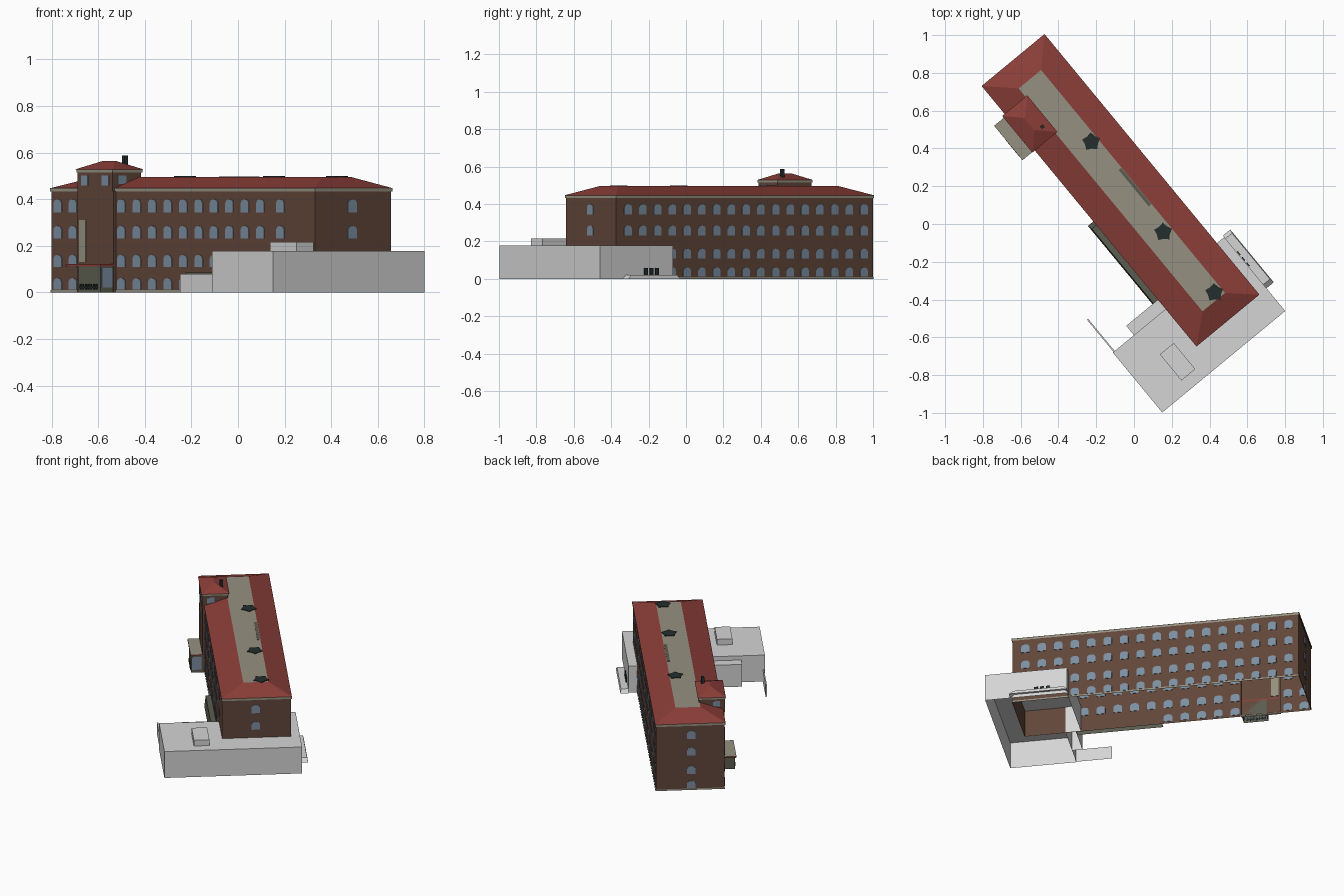
import bpy, bmesh, math
from mathutils import Matrix, Vector

if "Cube" in bpy.data.objects:
    bpy.data.objects.remove(bpy.data.objects["Cube"])

# The building is laid out in local axes (u = length, v = depth), then turned into place
PLACE = Matrix.Translation((-0.80, 0.73, 0)) @ Matrix.Rotation(math.atan2(-0.771, 0.636), 4, 'Z')
L, W = 1.778, 0.422


def material(name, rgb):
    m = bpy.data.materials.new(name)
    m.diffuse_color = (*rgb, 1)
    m.use_nodes = True
    m.node_tree.nodes["Principled BSDF"].inputs["Base Color"].default_value = m.diffuse_color
    return m


BRICK = material("brown_brick", (0.119, 0.061, 0.042))
RED = material("red_roof", (0.26, 0.048, 0.040))
BEIGE = material("beige_stone", (0.30, 0.28, 0.215))
GLASS = material("blue_glass", (0.20, 0.27, 0.35))
GREY = material("light_grey", (0.66, 0.66, 0.66))
OLIVE = material("dark_olive", (0.105, 0.108, 0.08))
BLACK = material("dark_slate", (0.018, 0.027, 0.027))


def finish(name, bm, *mats):
    me = bpy.data.meshes.new(name)
    bm.to_mesh(me)
    bm.free()
    ob = bpy.data.objects.new(name, me)
    for m in mats:
        me.materials.append(m)
    ob.matrix_world = PLACE
    bpy.context.collection.objects.link(ob)
    return ob


def rect(u0, u1, v0, v1):
    return [(u0, v0), (u1, v0), (u1, v1), (u0, v1)]


def prism(name, pts, z0, z1, mat, top_pts=None, top=True, bottom=False, top_mat=None):
    """Straight or tapered block over a counter-clockwise outline."""
    bm = bmesh.new()
    lo = [bm.verts.new((u, v, z0)) for u, v in pts]
    hi = [bm.verts.new((u, v, z1)) for u, v in (top_pts or pts)]
    n = len(pts)
    for i in range(n):
        j = (i + 1) % n
        bm.faces.new((lo[i], lo[j], hi[j], hi[i]))
    if top:
        bm.faces.new(hi).material_index = 1 if top_mat else 0
    if bottom:
        bm.faces.new(lo[::-1])
    return finish(name, bm, mat, *([top_mat] if top_mat else []))


def plate(bm, origin, along, w, z0, z1, arch=True, t=0.003):
    """Thin upright panel straddling a wall, with an optional arched head."""
    d = Vector((*along, 0))
    n = Vector((along[1], -along[0], 0)) * t
    c = Vector((*origin, 0))
    h = w / 2
    prof = [(-h, z0), (h, z0)]
    if arch:
        r = 0.016
        prof += [(h * math.cos(a), z1 - r + r * math.sin(a))
                 for a in [math.pi * k / 4 for k in range(5)]]
    else:
        prof += [(h, z1), (-h, z1)]
    out = [bm.verts.new(c + d * x + Vector((0, 0, z)) + n) for x, z in prof]
    inn = [bm.verts.new(c + d * x + Vector((0, 0, z)) - n) for x, z in prof]
    bm.faces.new(out)
    bm.faces.new(inn[::-1])
    for i in range(len(prof)):
        j = (i + 1) % len(prof)
        bm.faces.new((out[j], out[i], inn[i], inn[j]))


# Main block: open-bottomed brick walls with a shallow tower projection
walls = [(0, 0), (0.19, 0), (0.19, -0.015), (0.435, -0.015), (0.435, 0), (L, 0), (L, W), (0, W)]
prism("brick_walls", walls, 0, 0.435, BRICK, top=False)
prism("base_course", rect(-0.003, L + 0.003, -0.003, W + 0.003), 0, 0.010, BEIGE, top=False)
prism("cornice", rect(-0.004, L + 0.004, -0.004, W + 0.004), 0.432, 0.447, BEIGE, top=False)
prism("main_roof", rect(-0.005, L + 0.005, -0.005, W + 0.005), 0.447, 0.496, RED,
      top_pts=rect(0.13, 1.66, 0.138, 0.292), top_mat=BEIGE)

# Dark patches on the flat roof
for i, (u, v) in enumerate([(0.593, 0.255), (1.204, 0.245), (1.623, 0.25)]):
    ring = [(u + r * math.cos(a), v + r * math.sin(a))
            for r, a in [((0.05, 0.036)[k % 2], k * math.pi / 5) for k in range(10)]]
    prism(f"roof_patch_{i + 1}", ring, 0.496, 0.500, BLACK)
prism("roof_stain", rect(0.80, 1.05, 0.272, 0.29), 0.496, 0.498, OLIVE)

# Windows in four storeys
ROWS = [(0.012, 0.062), (0.108, 0.162), (0.232, 0.286), (0.343, 0.400)]
bm = bmesh.new()
for r, (z0, z1) in enumerate(ROWS):
    for i in range(17):                                   # back wall
        u = 0.062 + 0.1022 * i
        if r > 1 or u < 1.41:
            plate(bm, (u, W), (-1, 0), 0.052, z0, z1)
    front = [0.043, 0.145] + [0.472 + 0.1042 * i for i in range(10)] + [1.544]
    for u in front:                                       # front wall
        if r > 1 or (r == 1 and u < 1.45) or u < 0.9:
            plate(bm, (u, 0), (1, 0), 0.054, z0, z1)
    plate(bm, (0, 0.205), (0, -1), 0.05, z0, z1)          # far end wall
    if r > 1:
        plate(bm, (L, 0.205), (0, 1), 0.05, z0, z1)       # end wall above the annex
finish("windows", bm, GLASS)

# Tower top with its own hipped roof and chimney
prism("tower_walls", rect(0.195, 0.43, -0.016, 0.143), 0.425, 0.520, BRICK, top=False)
prism("tower_cornice", rect(0.191, 0.434, -0.019, 0.147), 0.515, 0.528, BEIGE, top=False)
prism("tower_roof", rect(0.187, 0.438, -0.022, 0.150), 0.528, 0.563, RED,
      top_pts=rect(0.268, 0.357, 0.060, 0.068), bottom=True)
prism("chimney", rect(0.357, 0.375, 0.097, 0.115), 0.51, 0.588, BLACK)
bm = bmesh.new()
plate(bm, (0.245, -0.017), (1, 0), 0.045, 0.458, 0.502, arch=False)
plate(bm, (0.385, -0.017), (1, 0), 0.045, 0.458, 0.502, arch=False)
plate(bm, (0.431, 0.035), (0, 1), 0.045, 0.465, 0.502, arch=False)
plate(bm, (0.194, 0.035), (0, -1), 0.045, 0.465, 0.502, arch=False)
finish("tower_windows", bm, GLASS)
bm = bmesh.new()
plate(bm, (0.228, -0.015), (1, 0), 0.045, 0.13, 0.31, arch=False)
finish("stair_window", bm, BEIGE)

# Entrance porch under a flat canopy
prism("porch_walls", rect(0.28, 0.432, -0.084, -0.015), 0, 0.112, OLIVE, top=False)
prism("porch_canopy", rect(0.20, 0.436, -0.088, -0.015), 0.112, 0.121, RED, bottom=True, top_mat=BEIGE)
bm = bmesh.new()
plate(bm, (0.432, -0.050), (0, 1), 0.058, 0.02, 0.105, arch=False)
finish("porch_door", bm, GLASS)
bm = bmesh.new()
for i in range(7):
    plate(bm, (0.30 + 0.018 * i, -0.086), (1, 0), 0.008, 0.012, 0.036, arch=False)
plate(bm, (0.354, -0.086), (1, 0), 0.125, 0.018, 0.026, arch=False)
finish("porch_railing", bm, BLACK)

# Low dark lean-to along the front wall
prism("lean_to", rect(0.925, 1.462, -0.042, -0.002), 0, 0.085, OLIVE,
      top_pts=rect(0.95, 1.462, -0.036, -0.002))

# Grey annex wrapping the near end
outline = [(1.43, 0.005), (1.526, 0.005), (1.526, -0.367), (1.937, -0.367), (1.937, 0.477), (1.43, 0.477)]
prism("annex", outline, 0, 0.178, GREY)
prism("annex_side_block", rect(1.462, 1.526, -0.222, -0.002), 0, 0.150, GREY)
prism("annex_roof_box", rect(1.692, 1.871, -0.181, -0.086), 0.178, 0.217, GREY)
prism("yard_wall", rect(1.304, 1.526, -0.362, -0.354), 0, 0.080, GREY)

# Loading step behind the annex with three dark racks
prism("loading_step", rect(1.419, 1.781, 0.477, 0.527), 0, 0.022, GREY,
      top_pts=rect(1.44, 1.755, 0.477, 0.522))
bm = bmesh.new()
for i in range(3):
    plate(bm, (1.545 + 0.038 * i, 0.482), (-1, 0), 0.024, 0.022, 0.058, arch=False)
finish("loading_racks", bm, BLACK)
